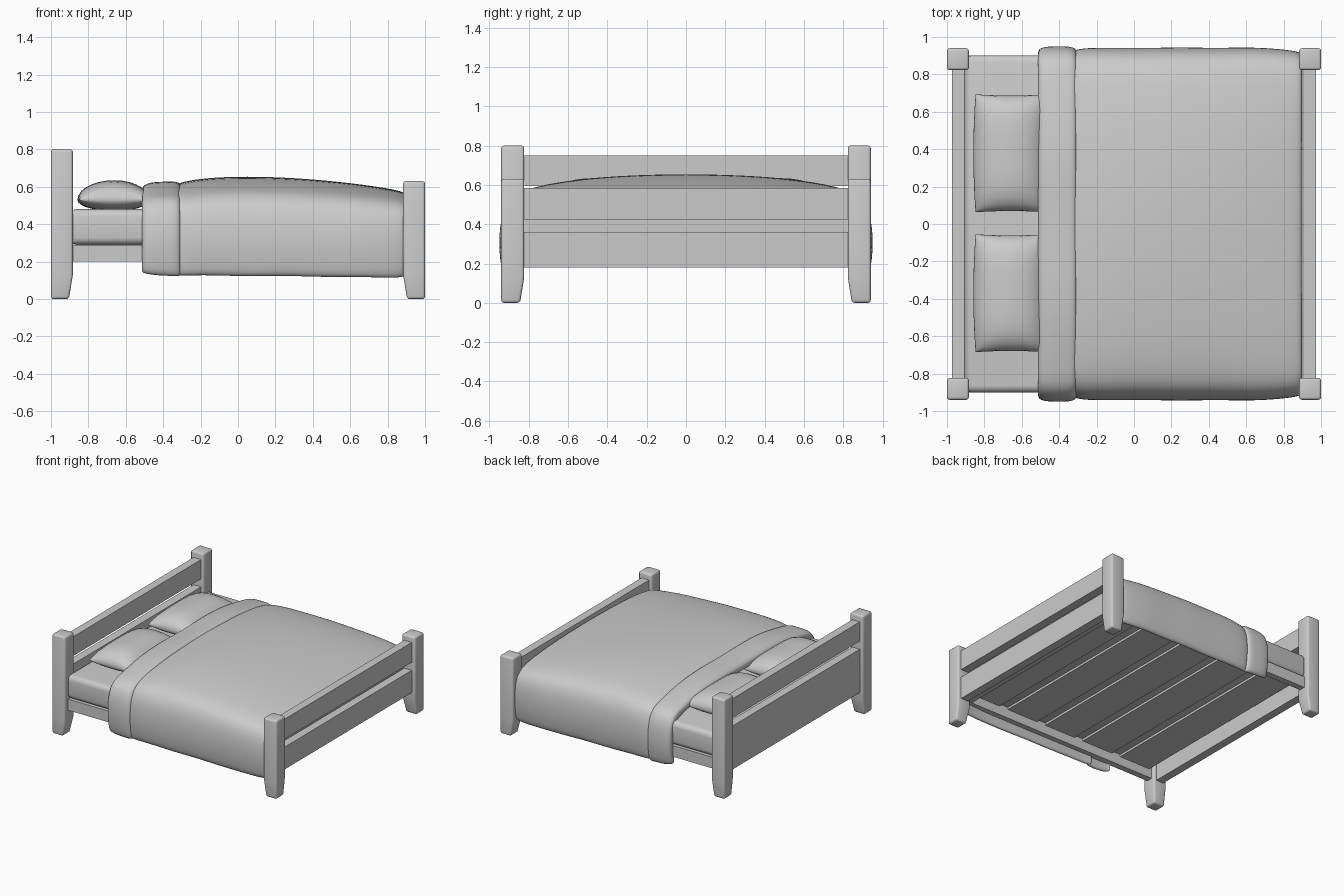
import bpy, bmesh, math
from mathutils import Vector

if "Cube" in bpy.data.objects:
    bpy.data.objects.remove(bpy.data.objects["Cube"])

grey = bpy.data.materials.new("soft_grey")
grey.diffuse_color = (0.6, 0.6, 0.6, 1)
grey.use_nodes = True
grey.node_tree.nodes["Principled BSDF"].inputs["Base Color"].default_value = grey.diffuse_color


def finish(name, bm, bevel=0, segs=1, subsurf=0, smooth=False):
    bmesh.ops.recalc_face_normals(bm, faces=bm.faces)
    me = bpy.data.meshes.new(name)
    bm.to_mesh(me)
    bm.free()
    ob = bpy.data.objects.new(name, me)
    bpy.context.collection.objects.link(ob)
    me.materials.append(grey)
    if bevel:
        m = ob.modifiers.new("bevel", 'BEVEL')
        m.width, m.segments = bevel, segs
    if subsurf:
        m = ob.modifiers.new("subsurf", 'SUBSURF')
        m.levels = m.render_levels = subsurf
    if smooth:
        for p in me.polygons:
            p.use_smooth = True
    return ob


def box(name, lo, hi, **kw):
    bm = bmesh.new()
    bmesh.ops.create_cube(bm, size=1)
    lo, hi = Vector(lo), Vector(hi)
    for v in bm.verts:
        v.co = (lo + hi) / 2 + v.co * (hi - lo)
    return finish(name, bm, **kw)


def post(name, sx, sy, height):
    """Square post whose foot tapers on the two inner sides."""
    bm = bmesh.new()
    rings = []
    for z, inner in ((0, 0.096), (0.13, 0.117), (height, 0.117)):
        a, b = 1.0, 1.0 - inner
        c, d = 0.94, 0.94 - inner
        rings.append([bm.verts.new((sx * x, sy * y, z))
                      for x, y in ((a, c), (b, c), (b, d), (a, d))])
    for r, s in zip(rings, rings[1:]):
        for i in range(4):
            bm.faces.new((r[i], r[(i + 1) % 4], s[(i + 1) % 4], s[i]))
    bm.faces.new(rings[0])
    bm.faces.new(rings[-1])
    finish(name, bm, bevel=0.014, segs=3, smooth=True)


# Posts and side rails
for sy, side in ((-1, "front"), (1, "back")):
    post("head_post_" + side, -1, sy, 0.8)
    post("foot_post_" + side, 1, sy, 0.63)
    y = sorted((sy * 0.85, sy * 0.9))
    box("side_rail_" + side, (-0.92, y[0], 0.2), (0.92, y[1], 0.29))

# Headboard and footboard rails
for name, sx, z0, z1 in (("headboard_upper", -1, 0.595, 0.75),
                         ("headboard_lower", -1, 0.18, 0.53),
                         ("footboard_upper", 1, 0.425, 0.585),
                         ("footboard_lower", 1, 0.18, 0.36)):
    x = sorted((sx * 0.905, sx * 0.972))
    box(name, (x[0], -0.86, z0), (x[1], 0.86, z1))

# Wide boards under the mattress
for i in range(5):
    x = -0.72 + i * 0.36
    box("board_%d" % i, (x - 0.14, -0.86, 0.272), (x + 0.14, 0.86, 0.292))

# Mattress
box("mattress", (-0.905, -0.902, 0.29), (0.87, 0.902, 0.48),
    bevel=0.04, segs=4, smooth=True)


# Pillows, thick in the middle and tucked under the cuff
def pillow(name, cy):
    bm = bmesh.new()
    nx, ny = 14, 18
    for s in (1, -1):
        grid = []
        for i in range(nx + 1):
            row = []
            for j in range(ny + 1):
                u = -math.cos(math.pi * i / nx)
                v = -math.cos(math.pi * j / ny)
                puff = ((1 - u * u) * (1 - v ** 4)) ** 0.5
                x = -0.66 + u * (0.187 + (0.012 if u < 0 else 0.0) * (1 - v * v))
                y = cy + 0.315 * v * (1 - 0.02 * (1 - u * u))
                z = 0.53 + (0.105 if s > 0 else -0.06) * puff
                row.append(bm.verts.new((x, y, max(z, 0.478))))
            grid.append(row)
        for i in range(nx):
            for j in range(ny):
                bm.faces.new((grid[i][j], grid[i + 1][j],
                              grid[i + 1][j + 1], grid[i][j + 1]))
    bmesh.ops.remove_doubles(bm, verts=bm.verts, dist=0.0005)
    finish(name, bm, smooth=True)


pillow("pillow_back", 0.378)
pillow("pillow_front", -0.37)

# Half cross-section of the bedding, from hem to crown
HALF = [(0.925, 0.13), (0.94, 0.2), (0.95, 0.3), (0.943, 0.41), (0.92, 0.5),
        (0.865, 0.562), (0.76, 0.598), (0.55, 0.632), (0.3, 0.651), (0.0, 0.658)]


def bedding(name, stations, bump=0.0):
    """Draped shell; each station is (x, side scale, crown drop, hem, inset)."""
    bm = bmesh.new()
    rings = []
    for x, sy, drop, hem, inset in stations:
        outer, inner = [], []
        pts = HALF + [(-y, z) for y, z in reversed(HALF[:-1])]
        for y, z in pts:
            t = (z - 0.13) / 0.528
            lump = 0
            if abs(y) < 0.8:
                lump = bump * math.cos(2 * math.pi * (abs(y) - 0.4) / 0.8)
            z2 = z + (hem - 0.13) * (1 - t) - drop * t ** 3 + lump
            top = min(1, max(0, (z - 0.4) / 0.15))
            outer.append(bm.verts.new((x, y * (sy - inset),
                                       z2 - inset * (0.4 + t * 0.6))))
            inner.append(bm.verts.new((x, y * (sy - 0.045), z2 - 0.05 * top)))
        rings.append((outer, inner))
    n = len(rings[0][0])
    for (o0, i0), (o1, i1) in zip(rings, rings[1:]):
        for k in range(n - 1):
            bm.faces.new((o0[k], o1[k], o1[k + 1], o0[k + 1]))
            bm.faces.new((i0[k], i0[k + 1], i1[k + 1], i1[k]))
        for k in (0, n - 1):
            bm.faces.new((o0[k], i0[k], i1[k], o1[k]))
    for o, i in (rings[0], rings[-1]):
        for k in range(n - 1):
            bm.faces.new((o[k], o[k + 1], i[k + 1], i[k]))
    finish(name, bm, subsurf=2, smooth=True)


# Duvet, sloping down towards the foot
bedding("duvet", [
    (-0.34, 0.985, 0.03, 0.13, 0.02), (-0.30, 0.993, 0.028, 0.122, 0.0),
    (-0.15, 0.995, 0.006, 0.126, 0.0), (0.05, 0.993, 0.0, 0.117, 0.0),
    (0.25, 0.997, 0.006, 0.123, 0.0), (0.45, 0.993, 0.02, 0.114, 0.0),
    (0.65, 0.998, 0.042, 0.116, 0.0), (0.8, 0.985, 0.065, 0.11, 0.0),
    (0.87, 0.975, 0.08, 0.112, 0.0), (0.897, 0.97, 0.086, 0.125, 0.008),
    (0.9, 0.965, 0.09, 0.13, 0.03)])

# Turned-down cuff over the pillows
bedding("duvet_cuff", [
    (-0.514, 0.99, 0.045, 0.15, 0.03), (-0.51, 0.998, 0.042, 0.14, 0.008),
    (-0.47, 1.002, 0.03, 0.127, 0.0), (-0.40, 1.003, 0.027, 0.122, 0.0),
    (-0.34, 1.002, 0.025, 0.12, 0.0), (-0.31, 0.998, 0.025, 0.122, 0.008),
    (-0.305, 0.99, 0.033, 0.13, 0.03)], bump=0.01)

# Duvet end, tucked behind the footboard
box("duvet_end", (0.84, -0.85, 0.2), (0.897, 0.85, 0.49), bevel=0.01, segs=2)
